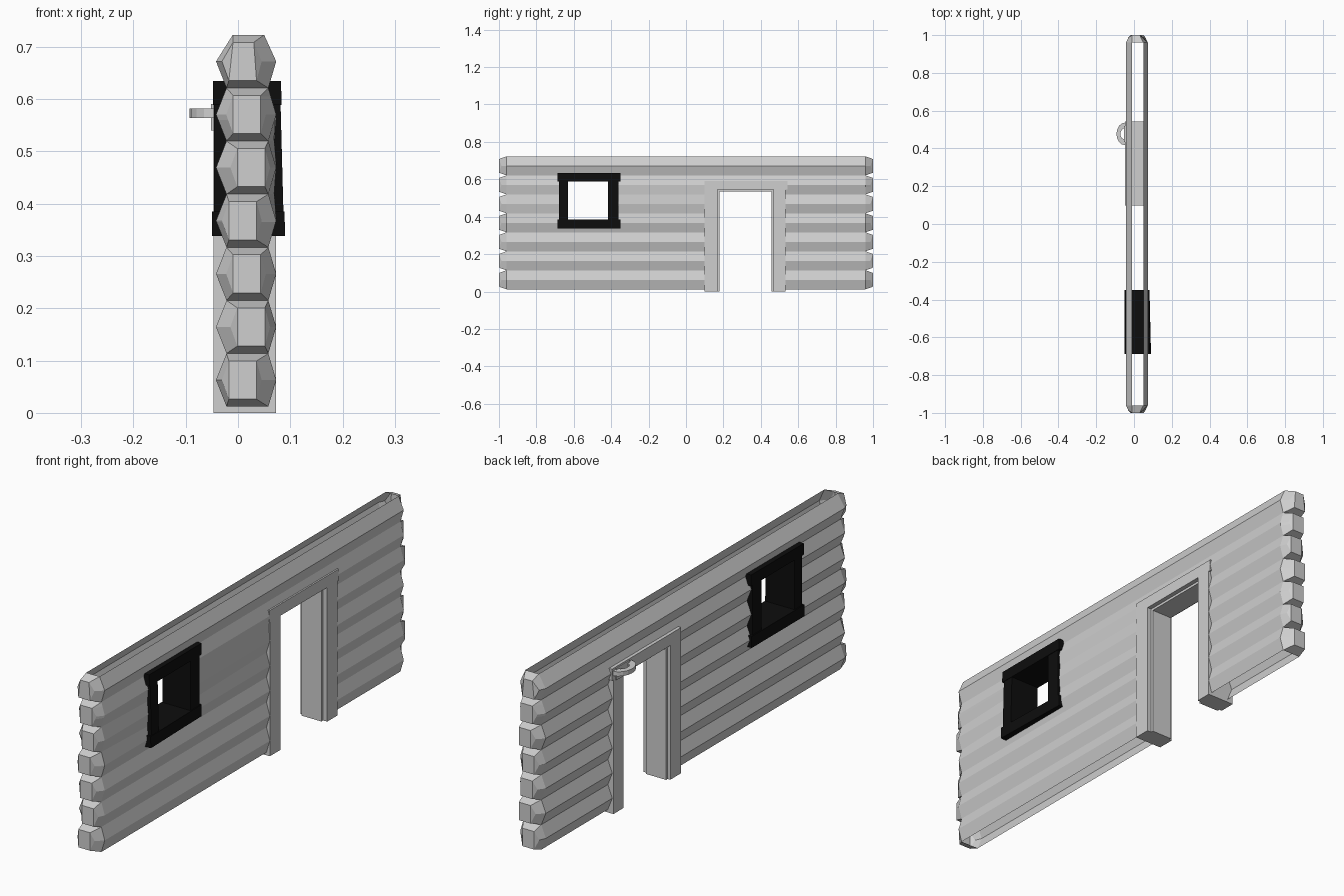
import bpy, bmesh
from mathutils import Vector
from math import sin, cos, pi

if "Cube" in bpy.data.objects:
    bpy.data.objects.remove(bpy.data.objects["Cube"], do_unlink=True)


def material(name, value):
    m = bpy.data.materials.new(name)
    m.use_nodes = True
    color = (value, value, value, 1)
    m.diffuse_color = color
    m.node_tree.nodes["Principled BSDF"].inputs["Base Color"].default_value = color
    return m


GREY = material("pale grey wood", 0.62)
BLACK = material("black paint", 0.004)


def finish(name, bm, mat):
    mesh = bpy.data.meshes.new(name)
    bm.to_mesh(mesh)
    bm.free()
    mesh.materials.append(mat)
    obj = bpy.data.objects.new(name, mesh)
    bpy.context.collection.objects.link(obj)
    return obj


def box(bm, xs, ys, zs):
    verts = bmesh.ops.create_cube(bm, size=1)["verts"]
    for v in verts:
        v.co = [r[0] + (c + 0.5) * (r[1] - r[0]) for c, r in zip(v.co, (xs, ys, zs))]
    return verts


# Log wall: hollow corrugated shell, open along the top and bottom
LOGS, BASE, PITCH = 7, 0.012, 0.1015
STATIONS = [-0.96, -0.68, -0.36, 0.1, 0.53, 0.96]


def section(i):
    z0, z1 = BASE + i * PITCH, BASE + (i + 1) * PITCH
    zm = (z0 + z1) / 2
    top = (-0.01, 0.05) if i == LOGS - 1 else (-0.022, 0.058)
    return [(-0.022, z0), (-0.042, zm), (top[0], z1),
            (top[1], z1), (0.073, zm), (0.058, z0)]


def valley_x(x, level, y):
    # valleys on the +x side are filled out beside the window and door
    flat = {4: (-0.68, -0.36), 5: (-0.68, -0.36, 0.1)}
    return 0.069 if x > 0 and y in flat.get(level, ()) else x


wall = bmesh.new()
for i in range(LOGS):
    sec = section(i)
    levels = [i, -1, i + 1, i + 1, -1, i]
    rings = [[wall.verts.new((valley_x(x, lv, y), y, z))
              for (x, z), lv in zip(sec, levels)] for y in STATIONS]
    for a, b in zip(rings, rings[1:]):
        for k in (0, 1, 3, 4):
            wall.faces.new((a[k], b[k], b[k + 1], a[k + 1]))
    # faceted, hand-hewn log ends
    cx, cz = 0.015, BASE + (i + 0.5) * PITCH
    for ring, side in ((rings[0], -1), (rings[-1], 1)):
        lean = 0.008 * ((i * 2) % 3 - 1)
        cap = []
        for k, (x, z) in enumerate(sec):
            dy = 0.014 if k in (1, 4) else 0
            cap.append(wall.verts.new((cx + lean + (x - cx) * 0.66,
                                       side * (1 - dy), cz + (z - cz) * 0.72)))
        for k in range(6):
            n = (k + 1) % 6
            wall.faces.new((ring[k], ring[n], cap[n], cap[k]))
        wall.faces.new((cap[0], cap[1], cap[2]))
        wall.faces.new((cap[0], cap[2], cap[3], cap[5]))
        wall.faces.new((cap[3], cap[4], cap[5]))
bmesh.ops.remove_doubles(wall, verts=wall.verts, dist=0.0005)
bmesh.ops.recalc_face_normals(wall, faces=wall.faces)

# Window and door openings cut through the shell
for y0, y1, z0, z1 in ((-0.66, -0.39, 0.365, 0.605), (0.135, 0.5, -0.1, 0.56)):
    for co, no in (((0, y0, 0), (0, 1, 0)), ((0, y1, 0), (0, 1, 0)),
                   ((0, 0, z0), (0, 0, 1)), ((0, 0, z1), (0, 0, 1))):
        bmesh.ops.bisect_plane(wall, geom=wall.verts[:] + wall.edges[:] + wall.faces[:],
                               plane_co=co, plane_no=no)
    inside = [f for f in wall.faces
              if y0 < f.calc_center_median().y < y1 and z0 < f.calc_center_median().z < z1]
    bmesh.ops.delete(wall, geom=inside, context="FACES")
for f in wall.faces:
    c = f.calc_center_median()
    if abs(c.y) < 0.96 and f.normal.x * (c.x - 0.015) < 0:
        f.normal_flip()
finish("log_wall", wall, GREY)

# Door frame: outer casing with a slimmer inner lining
door = bmesh.new()
X = (-0.047, 0.073)
box(door, X, (0.1, 0.168), (0, 0.545))
box(door, X, (0.468, 0.533), (0, 0.545))
box(door, X, (0.098, 0.542), (0.545, 0.592))
IN = (-0.035, 0.055)
box(door, IN, (0.16, 0.178), (0, 0.545))
box(door, IN, (0.457, 0.475), (0, 0.545))
box(door, IN, (0.17, 0.465), (0.535, 0.55))
finish("door_frame", door, GREY)

# Window frame: side posts, overhanging rails and inner sash, slightly crooked
win = bmesh.new()
WX = (-0.046, 0.08)
box(win, WX, (-0.68, -0.632), (0.36, 0.61))
box(win, WX, (-0.418, -0.36), (0.36, 0.61))
box(win, (-0.048, 0.082), (-0.688, -0.35), (0.588, 0.634))
box(win, (-0.05, 0.082), (-0.688, -0.35), (0.338, 0.385))
for v in win.verts:
    if v.co.x > 0 and v.co.y < -0.5:
        v.co.x += 0.008 * (0.64 - v.co.z) / 0.3
finish("window_frame", win, BLACK)

# Pull ring on the lintel with its mounting plate
pull = bmesh.new()
box(pull, (-0.052, -0.045), (0.435, 0.52), (0.54, 0.59))
centre = Vector((-0.047, 0.477, 0.573))
rows = []
for s in range(9):
    a = pi * s / 8
    row = []
    for depth, width, dz in ((0.046, 0.06, -0.009), (0.046, 0.06, 0.009),
                             (0.025, 0.03, 0.009), (0.025, 0.03, -0.009)):
        row.append(pull.verts.new(centre + Vector((-depth * sin(a), width * cos(a), dz))))
    rows.append(row)
for a, b in zip(rows, rows[1:]):
    for k in range(4):
        n = (k + 1) % 4
        pull.faces.new((a[k], a[n], b[n], b[k]))
pull.faces.new(rows[0])
pull.faces.new(rows[-1][::-1])
bmesh.ops.recalc_face_normals(pull, faces=pull.faces)
finish("pull_ring", pull, GREY)
